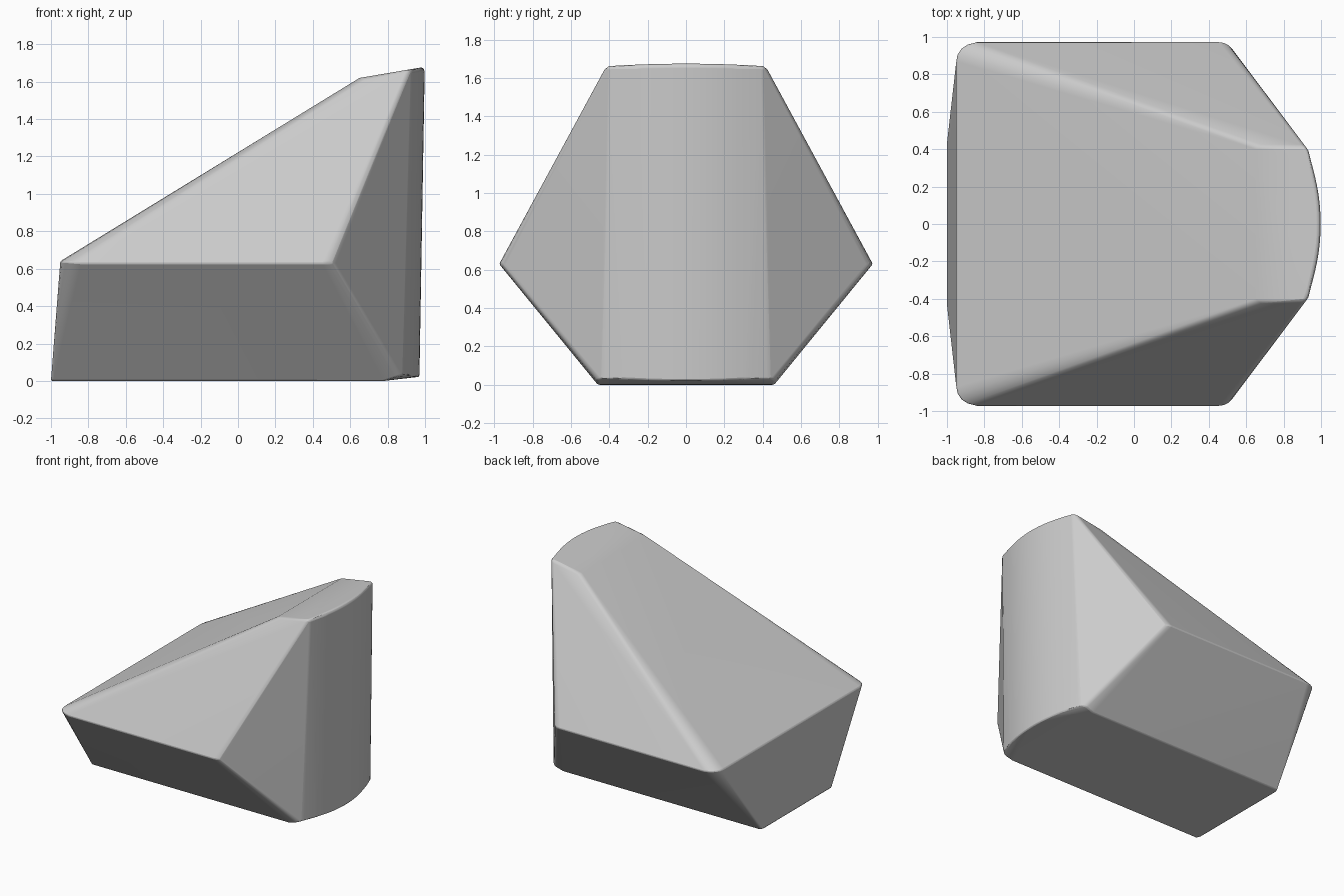
import bpy, bmesh, math
from mathutils import Vector

cube = bpy.data.objects.get("Cube")
if cube:
    bpy.data.objects.remove(cube, do_unlink=True)

grey = bpy.data.materials.new("plain grey")
grey.use_nodes = True
colour = (0.6, 0.6, 0.6, 1)
grey.diffuse_color = colour
grey.node_tree.nodes["Principled BSDF"].inputs["Base Color"].default_value = colour


def curve(a, b, c, steps=4):
    """Points rounding corner b on the way from a to c."""
    a, b, c = Vector(a), Vector(b), Vector(c)
    ts = [i / steps for i in range(steps + 1)]
    return [a * (1 - t) ** 2 + b * 2 * t * (1 - t) + c * t * t for t in ts]


# Corners of one half
half = [
    Vector((-1, 0.43, 0)), Vector((-0.985, 0.46, 0)),   # base, narrow end
    Vector((0.78, 0.46, 0)),                            # base, curved end
    Vector((0.65, 0.40, 1.62)), Vector((0.68, 0.425, 1.61)),
]
# Rounded waist corners
half += curve((-0.95, 0.87, 0.64), (-0.95, 0.96, 0.64), (-0.84, 0.975, 0.63))
half += curve((0.45, 0.975, 0.63), (0.51, 0.975, 0.63), (0.54, 0.91, 0.63))
# Rounded ends of the slanted edges
half += curve((0.84, 0.465, 0.02), (0.875, 0.46, 0.03), (0.89, 0.42, 0.04), 3)
half += curve((0.89, 0.425, 1.645), (0.92, 0.42, 1.65), (0.933, 0.39, 1.655), 3)

# Curved end wall, slightly tilted outward, with a softened top rim
steps = 12
for i in range(steps + 1):
    y = 0.4 * i / steps
    bow = 0.075 * (y / 0.4) ** 2
    half.append(Vector((0.97 - bow, y, 0.022 + 0.015 * (y / 0.4) ** 2)))
    half.append(Vector((0.998 - bow, y, 1.66 - 0.1 * bow)))
    half.append(Vector((0.985 - bow, y, 1.677 - 0.17 * bow)))

# Mirror the half and wrap it in a convex skin
bm = bmesh.new()
for p in half:
    bm.verts.new(p)
    bm.verts.new((p.x, -p.y, p.z))
bmesh.ops.remove_doubles(bm, verts=bm.verts, dist=0.001)
hull = bmesh.ops.convex_hull(bm, input=bm.verts)
spare = {g for g in hull["geom_interior"] + hull["geom_unused"]
         if isinstance(g, bmesh.types.BMVert)}
bmesh.ops.delete(bm, geom=list(spare), context="VERTS")
bmesh.ops.dissolve_limit(bm, angle_limit=math.radians(1),
                         verts=bm.verts, edges=bm.edges)
bmesh.ops.recalc_face_normals(bm, faces=bm.faces)

mesh = bpy.data.meshes.new("faceted_block")
bm.to_mesh(mesh)
bm.free()
mesh.materials.append(grey)
block = bpy.data.objects.new("faceted_block", mesh)
bpy.context.collection.objects.link(block)
bpy.context.view_layer.objects.active = block
block.select_set(True)
bpy.ops.object.shade_smooth_by_angle(angle=math.radians(40))

# Soft rounding of the edges, with large faces kept visually flat
bevel = block.modifiers.new("soft edges", "BEVEL")
bevel.width = 0.008
bevel.segments = 2
bevel.limit_method = "ANGLE"
bevel.angle_limit = math.radians(35)
normals = block.modifiers.new("flat faces", "WEIGHTED_NORMAL")
normals.keep_sharp = True
